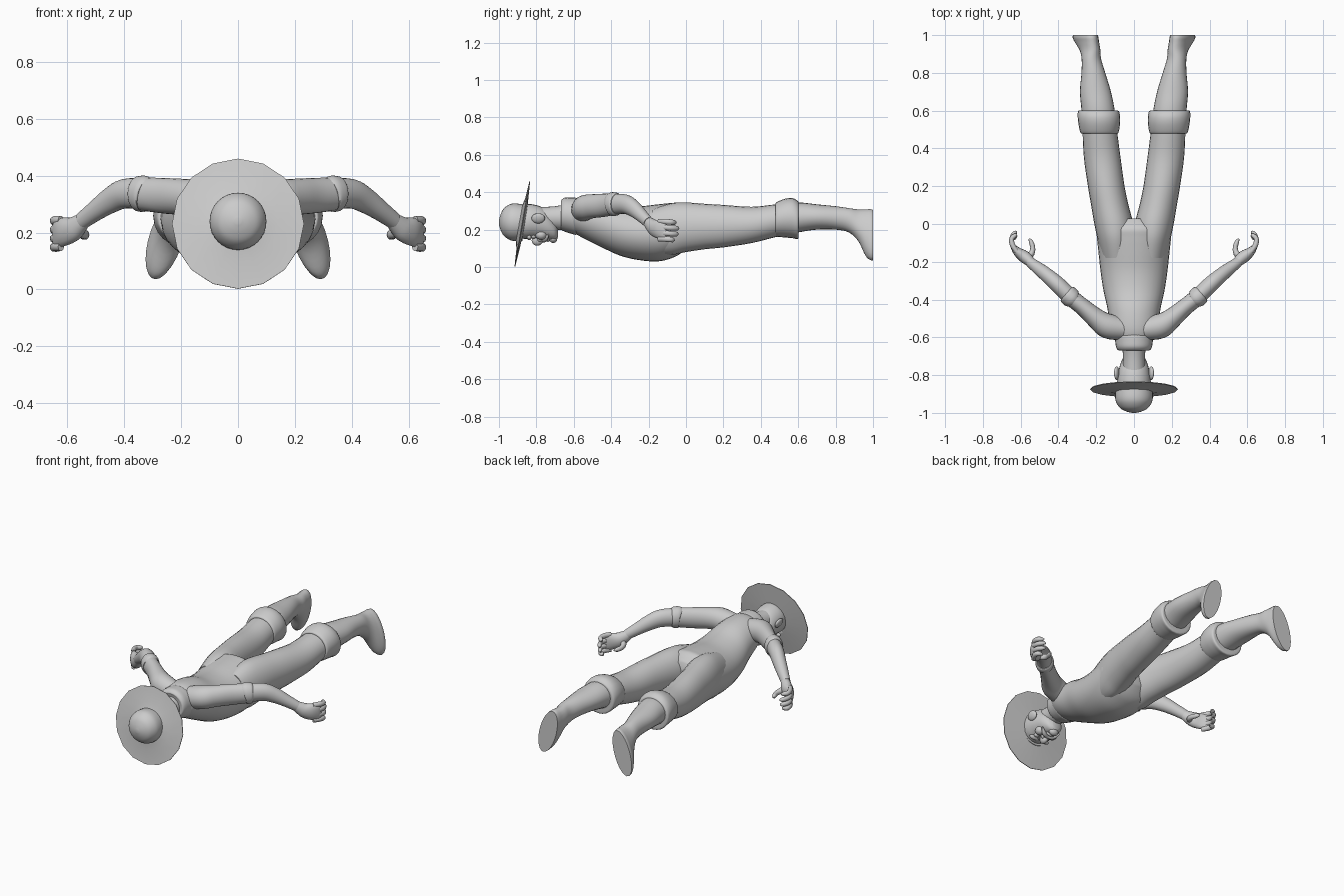
import bpy, bmesh, math
from mathutils import Vector, Matrix


def finish(name, bm, mirror=False, angle=50):
    bmesh.ops.recalc_face_normals(bm, faces=bm.faces)
    me = bpy.data.meshes.new(name)
    bm.to_mesh(me)
    bm.free()
    ob = bpy.data.objects.new(name, me)
    bpy.context.collection.objects.link(ob)
    if mirror:
        ob.modifiers.new("mirror", 'MIRROR')
    bpy.ops.object.select_all(action='DESELECT')
    bpy.context.view_layer.objects.active = ob
    ob.select_set(True)
    bpy.ops.object.shade_smooth_by_angle(angle=math.radians(angle))
    return ob


def spline(pts, steps):
    # Catmull-Rom through the listed sections
    out = []
    p = [Vector(q) for q in pts]
    for i in range(len(p) - 1):
        a, b, c, d = p[max(i - 1, 0)], p[i], p[i + 1], p[min(i + 2, len(p) - 1)]
        for s in range(steps):
            t = s / steps
            out.append(0.5 * (2 * b + (c - a) * t + (2 * a - 5 * b + 4 * c - d) * t * t
                              + (3 * b - a - 3 * c + d) * t ** 3))
    return out + [p[-1]]


def loft(name, sections, mirror=False, along_y=True, n=24, steps=4):
    # sections: x, y, z, half width, half height, sideways shear
    secs = spline([tuple(s) + (0,) * (6 - len(s)) for s in sections], steps)
    bm = bmesh.new()
    rings = []
    for i, s in enumerate(secs):
        c = Vector(s[:3])
        t = Vector((0, 1, 0))
        if not along_y:
            t = (Vector(secs[min(i + 1, len(secs) - 1)][:3]) - Vector(secs[max(i - 1, 0)][:3])).normalized()
        side = t.cross(Vector((0, 0, 1))).normalized()
        up = side.cross(t)
        ring = []
        for k in range(n):
            a = 2 * math.pi * k / n
            h = s[4] * math.sin(a)
            ring.append(bm.verts.new(c + side * s[3] * math.cos(a) + up * h + Vector((s[5] * h, 0, 0))))
        rings.append(ring)
    for r, q in zip(rings, rings[1:]):
        for k in range(n):
            bm.faces.new((r[k], r[(k + 1) % n], q[(k + 1) % n], q[k]))
    bm.faces.new(rings[0])
    bm.faces.new(rings[-1])
    return finish(name, bm, mirror)


def span(y, lo, hi, x, w, shear=0):
    # section across y given by its lowest and highest z
    return (x, y, (lo + hi) / 2, w, (hi - lo) / 2, shear)


def ball(name, loc, size, mirror=False, rot=0):
    bm = bmesh.new()
    m = Matrix.Translation(loc) @ Matrix.Rotation(rot, 4, 'Y') @ Matrix.Diagonal((*size, 1))
    bmesh.ops.create_uvsphere(bm, u_segments=20, v_segments=12, radius=1, matrix=m)
    return finish(name, bm, mirror)


# torso with hanging belly
loft("torso", [span(-.64, .22, .33, 0, .06), span(-.61, .19, .36, 0, .10), span(-.55, .155, .375, 0, .125),
               span(-.45, .105, .365, 0, .14), span(-.35, .06, .335, 0, .162), span(-.25, .037, .325, 0, .177),
               span(-.15, .03, .335, 0, .188), span(-.07, .05, .343, 0, .196), span(-.02, .08, .342, 0, .195),
               span(.03, .14, .30, 0, .10)], n=32)

# legs and feet with flat soles
loft("leg", [span(-.18, .07, .31, .09, .08), span(-.08, .065, .34, .098, .095), span(0, .08, .345, .107, .103),
             span(.1, .095, .338, .128, .099), span(.2, .105, .332, .147, .097), span(.35, .128, .322, .168, .097),
             span(.48, .16, .335, .18, .092), span(.6, .185, .345, .19, .088), span(.7, .2, .335, .204, .082),
             span(.8, .2, .325, .215, .063), span(.87, .185, .315, .225, .052),
             span(.92, .14, .308, .233, .053, -.18), span(.96, .06, .308, .248, .058, -.22),
             span(.985, .038, .309, .256, .06, -.24), span(1, .036, .305, .257, .058, -.24)], True)

# rolled trouser cuffs
loft("trouser_cuff", [span(.48, .175, .33, .182, .085), span(.482, .163, .345, .183, .1),
                      span(.53, .158, .365, .184, .11), span(.57, .154, .368, .186, .112),
                      span(.598, .15, .353, .188, .107), span(.602, .17, .34, .188, .088)], True)

# sleeves, sleeve hems, forearms
loft("sleeve", [(.06, -.555, .30, .06, .065), (.14, -.54, .317, .066, .068), (.2, -.50, .325, .054, .064),
                (.27, -.44, .33, .045, .062), (.34, -.385, .336, .045, .058)], True, False)
loft("sleeve_hem", [(.325, -.397, .335, .046, .058), (.33, -.393, .336, .052, .064), (.35, -.375, .336, .052, .062),
                    (.358, -.368, .336, .046, .056)], True, False)
loft("forearm", [(.33, -.393, .336, .044, .055), (.40, -.325, .336, .043, .052), (.45, -.28, .312, .039, .045),
                 (.50, -.24, .277, .034, .036), (.55, -.202, .24, .027, .03)], True, False)

# hands
loft("palm", [(.535, -.214, .25, .022, .025), (.56, -.19, .228, .03, .036), (.585, -.17, .21, .032, .045),
              (.615, -.148, .202, .025, .05), (.64, -.12, .197, .014, .05), (.648, -.105, .197, .006, .04)],
     True, False, n=16)
for i in range(4):
    z = .243 - .031 * i
    e = (-.006, .008, .004, -.015)[i]
    loft("finger_%d" % (i + 1), [(.622, -.145, z, .013, .015), (.643, -.112, z, .014, .0155),
                                 (.648, -.08, z - .003, .013, .0145), (.633, -.057 + e, z - .005, .012, .013),
                                 (.62, -.049 + e, z - .006, .005, .005)], True, False, n=10, steps=3)
loft("thumb", [(.565, -.18, .205, .018, .02), (.542, -.155, .195, .016, .018), (.536, -.125, .19, .013, .015),
               (.545, -.095, .188, .012, .013), (.555, -.078, .188, .004, .005)], True, False, n=10, steps=3)

# neck and head
loft("neck", [span(-.80, .2, .32, 0, .06), span(-.70, .2, .325, 0, .058), span(-.60, .19, .345, 0, .07)])
loft("head", [span(-.95, .2, .28, 0, .05), span(-.92, .165, .315, 0, .08), span(-.86, .15, .335, 0, .088),
              span(-.82, .152, .335, 0, .088), span(-.77, .15, .32, 0, .08), span(-.73, .145, .285, 0, .068),
              span(-.70, .145, .245, 0, .05), span(-.685, .16, .21, 0, .025)])
ball("nose", (0, -.795, .142), (.02, .03, .028))
ball("nostril", (.016, -.782, .15), (.013, .014, .015), True)
ball("brow", (.036, -.838, .158), (.034, .012, .014), True)
ball("eye", (.036, -.815, .164), (.017, .014, .013), True)
ball("cheek", (.045, -.775, .172), (.028, .03, .026), True)
ball("lip", (0, -.738, .15), (.028, .011, .016))
ball("chin", (0, -.71, .152), (.03, .022, .024))
loft("moustache", [(-.062, -.735, .172, .004, .005), (-.035, -.752, .15, .012, .014), (0, -.762, .143, .011, .012),
                   (.035, -.752, .15, .012, .014), (.062, -.735, .172, .004, .005)], False, False, n=10)
ball("ear", (.091, -.79, .26), (.013, .036, .028), True, .3)

# rolled collar and armhole seams
loft("collar", [span(-.665, .215, .345, 0, .064), span(-.668, .2, .355, 0, .085), span(-.65, .19, .37, 0, .095),
                span(-.62, .18, .372, 0, .1), span(-.59, .172, .37, 0, .103), span(-.585, .18, .36, 0, .09)])

# sun hat: sixteen-sided tilted brim with a round crown
tilt = Matrix.Translation((0, -.875, .231)) @ Matrix.Rotation(math.radians(90 - 9.9), 4, 'X')
bm = bmesh.new()
rings = []
for r, h in ((.085, -.012), (.232, -.002), (.232, .002), (.14, .008), (.085, .02)):
    rings.append([bm.verts.new(tilt @ Vector((r * math.sin(k * math.pi / 8), r * math.cos(k * math.pi / 8), h)))
                  for k in range(16)])
for r, q in zip(rings, rings[1:] + rings[:1]):
    for k in range(16):
        bm.faces.new((r[k], r[(k + 1) % 16], q[(k + 1) % 16], q[k]))
finish("hat_brim", bm, angle=30)
loft("hat_crown", [span(-1, .23, .25, 0, .01), span(-.992, .2, .28, 0, .042), span(-.975, .168, .312, 0, .073),
                   span(-.945, .146, .334, 0, .094), span(-.915, .139, .34, 0, .1), span(-.875, .14, .335, 0, .098)], n=32)
